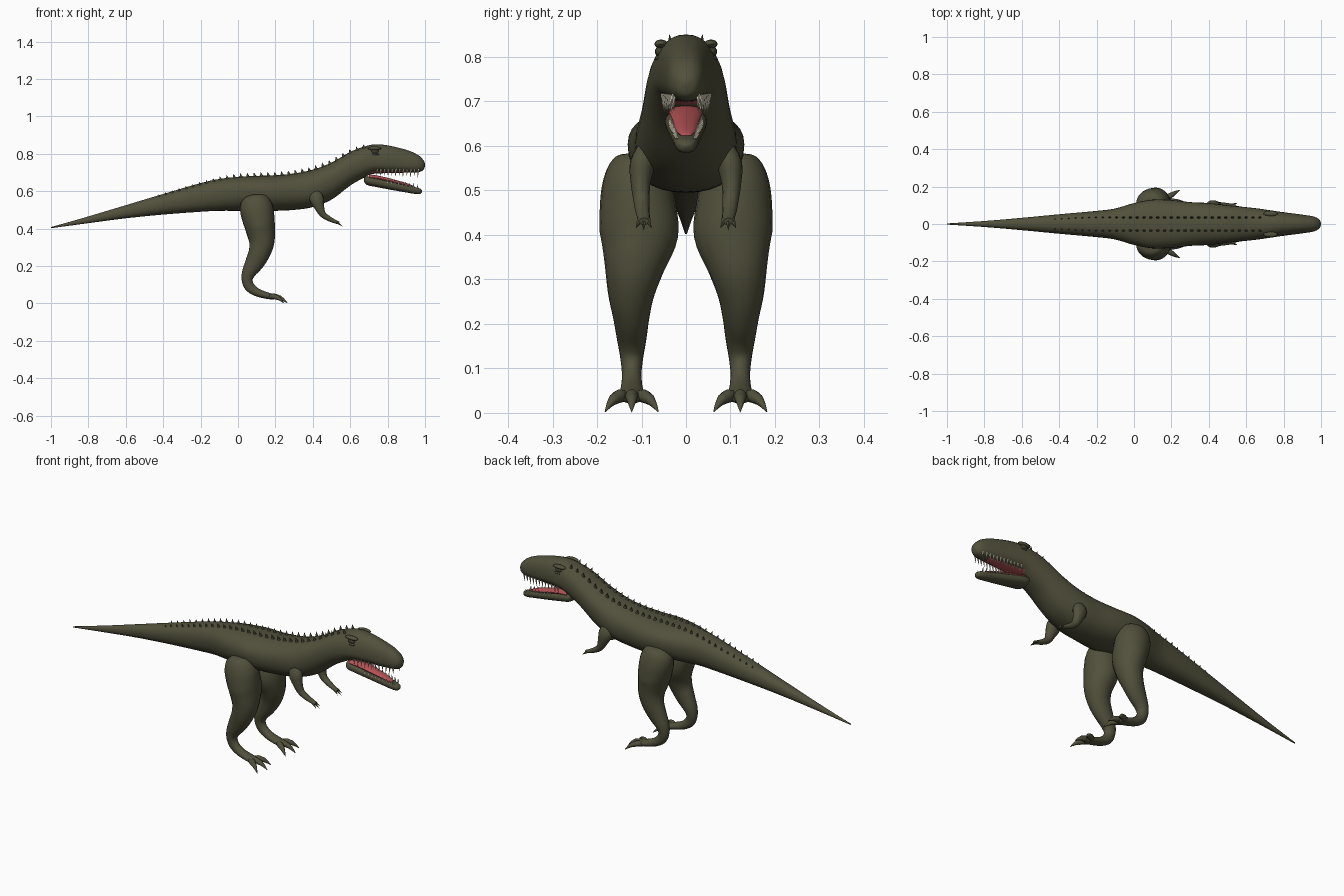
import bpy, bmesh, math
from mathutils import Vector

if "Cube" in bpy.data.objects:
    bpy.data.objects.remove(bpy.data.objects["Cube"])


def material(name, rgb):
    m = bpy.data.materials.new(name)
    m.diffuse_color = (*rgb, 1)
    m.use_nodes = True
    m.node_tree.nodes["Principled BSDF"].inputs["Base Color"].default_value = m.diffuse_color
    return m


HIDE = material("olive hide", (0.083, 0.081, 0.045))
DARK = material("dark olive", (0.05, 0.05, 0.028))
MOUTH = material("mouth red", (0.46, 0.085, 0.09))
TOOTH = material("tooth ivory", (0.72, 0.66, 0.5))


def finish(name, bm, mat, angle=50):
    bmesh.ops.recalc_face_normals(bm, faces=bm.faces)
    me = bpy.data.meshes.new(name)
    bm.to_mesh(me)
    bm.free()
    me.materials.append(mat)
    ob = bpy.data.objects.new(name, me)
    bpy.context.collection.objects.link(ob)
    bpy.ops.object.select_all(action='DESELECT')
    ob.select_set(True)
    bpy.context.view_layer.objects.active = ob
    bpy.ops.object.shade_smooth_by_angle(angle=math.radians(angle))
    return ob


def spline(rows, steps):
    """Catmull-Rom through rows of numbers."""
    out, n = [], len(rows)
    for i in range(n - 1):
        a, b, c, d = rows[max(i - 1, 0)], rows[i], rows[i + 1], rows[min(i + 2, n - 1)]
        for k in range(steps):
            t = k / steps
            out.append([0.5 * (2 * q + (r - p) * t + (2 * p - 5 * q + 4 * r - s) * t * t
                        + (3 * q - p - 3 * r + s) * t ** 3) for p, q, r, s in zip(a, b, c, d)])
    out.append(list(rows[-1]))
    return out


def loft(bm, rows, sides=20, steps=4, upright=False, power=1.0):
    """Tube through rows of (x, y, z, half width, up, down)."""
    pts = spline(rows, steps)
    rings = []
    for i, (x, y, z, w, up, dn) in enumerate(pts):
        t = Vector(pts[min(i + 1, len(pts) - 1)][:3]) - Vector(pts[max(i - 1, 0)][:3])
        t.normalize()
        n = Vector((0, 0, 1)) if upright else t.cross(Vector((0, 1, 0))).normalized()
        side = Vector((0, 1, 0)) if upright else n.cross(t)
        ring = []
        for k in range(sides):
            a = math.tau * k / sides
            c, s = math.cos(a), math.sin(a)
            c = math.copysign(abs(c) ** power, c)
            s = math.copysign(abs(s) ** power, s)
            h = max(up if s > 0 else dn, 0.0005)
            ring.append(bm.verts.new(Vector((x, y, z)) + side * (c * max(w, 0.0005)) + n * (s * h)))
        rings.append(ring)
    for r, q in zip(rings, rings[1:]):
        for k in range(sides):
            j = (k + 1) % sides
            bm.faces.new((r[k], r[j], q[j], q[k]))
    bm.faces.new(rings[0])
    bm.faces.new(rings[-1])


def spike(bm, base, tip, r, stretch=1.0, sides=6):
    base, tip = Vector(base), Vector(tip)
    d = (tip - base).normalized()
    u = d.cross(Vector((0, 1, 0))).normalized()
    v = d.cross(u)
    ring = [bm.verts.new(base + u * (r * stretch * math.cos(math.tau * k / sides))
                         + v * (r * math.sin(math.tau * k / sides))) for k in range(sides)]
    top = bm.verts.new(tip)
    bm.faces.new(ring)
    for k in range(sides):
        bm.faces.new((ring[k], ring[(k + 1) % sides], top))


def ball(bm, centre, scale):
    vs = bmesh.ops.create_uvsphere(bm, u_segments=14, v_segments=8, radius=1)["verts"]
    for v in vs:
        v.co = Vector(centre) + Vector([a * b for a, b in zip(v.co, scale)])


# Tail, trunk, neck and upper head: x, mid height, up, down, half width
BODY = [(-1, .405, .003, .003, .003), (-.8, .447, .018, .018, .016), (-.6, .49, .035, .035, .033),
        (-.4, .53, .055, .055, .052), (-.2, .57, .073, .08, .07), (-.1, .59, .075, .095, .083),
        (0, .60, .077, .105, .112), (.1, .605, .077, .11, .13), (.2, .60, .085, .105, .128),
        (.3, .605, .09, .105, .117), (.4, .615, .1, .1, .112), (.5, .665, .088, .11, .1),
        (.6, .72, .09, .09, .09), (.67, .745, .092, .075, .082), (.73, .75, .1, .052, .073),
        (.8, .75, .095, .05, .063), (.9, .745, .076, .045, .05), (.96, .743, .052, .042, .04),
        (.99, .742, .026, .03, .025), (1, .741, .005, .005, .005)]
bm = bmesh.new()
loft(bm, [(x, 0, z, w, u, d) for x, z, u, d, w in BODY], 32, 5, True, 0.9)
finish("body", bm, HIDE)


def body_at(x):
    for a, b in zip(BODY, BODY[1:]):
        if a[0] <= x <= b[0]:
            t = (x - a[0]) / (b[0] - a[0])
            return [p + (q - p) * t for p, q in zip(a, b)]


# Two rows of small back scutes
bm = bmesh.new()
for i in range(31):
    x = -.42 + i * .0365
    _, z, up, _, w = body_at(x)
    y = min(.034, w * .5)
    size = .55 + .45 * min(1, (x + .42) / .4)
    top = z + up * math.sqrt(1 - (y / w) ** 2)
    for s in (1, -1):
        spike(bm, (x, s * y, top - .006), (x - .006, s * y * 1.1, top + .022 * size),
              .008 * size, 1.5, 8)
finish("back_scutes", bm, HIDE, 30)

# Lower jaw
JAW = [(.675, .66, .012, .012, .02), (.69, .658, .022, .025, .045), (.74, .65, .022, .028, .046),
       (.82, .635, .016, .028, .039), (.9, .619, .013, .026, .031), (.95, .609, .012, .024, .026),
       (.975, .603, .010, .017, .018), (.985, .60, .003, .003, .004)]
bm = bmesh.new()
loft(bm, [(x, 0, z, w, u, d) for x, z, u, d, w in JAW], 20, 4, True, 0.85)
finish("lower_jaw", bm, HIDE)

# Tongue and mouth lining
bm = bmesh.new()
loft(bm, [(.70, 0, .675, .038, .016, .016), (.76, 0, .668, .034, .013, .013),
          (.83, 0, .652, .028, .012, .012), (.9, 0, .635, .022, .009, .009),
          (.935, 0, .625, .012, .005, .005), (.94, 0, .623, .002, .002, .002)], 14, 4, True)
finish("tongue", bm, MOUTH)
bm = bmesh.new()
loft(bm, [(.71, 0, .702, .045, .01, .01), (.8, 0, .703, .034, .006, .006),
          (.92, 0, .704, .02, .005, .005)], 12, 3, True)
finish("mouth_roof", bm, MOUTH)

# Upper and lower teeth
bm = bmesh.new()
for s in (1, -1):
    for i in range(12):
        x = .745 + i * .02
        _, z, _, d, w = body_at(x)
        y, long = s * w * .74, .026 + .006 * (i % 2)
        base = z - d * .62
        spike(bm, (x, y, base), (x - .004, y * .97, base - long - .012), .0055)
    for i in range(9):
        x = .80 + i * .02
        y, base = s * (.036 - .09 * (x - .8)), .645 - .18 * (x - .8)
        spike(bm, (x, y, base), (x - .003, y, base + .024), .0045)
finish("teeth", bm, TOOTH, 30)

for s, tag in ((1, "left"), (-1, "right")):
    # Brow, eyelid and eye
    bm = bmesh.new()
    ball(bm, (.73, s * .056, .829), (.038, .015, .010))
    ball(bm, (.732, s * .062, .797), (.024, .008, .006))
    finish(tag + "_eyelids", bm, HIDE)
    bm = bmesh.new()
    ball(bm, (.732, s * .056, .812), (.02, .014, .013))
    finish(tag + "_eye", bm, DARK)

    # Leg from thigh to foot: x, y, z, half width, half depth
    leg = [(.083, .105, .583, .005, .005), (.084, .106, .574, .04, .045), (.088, .108, .555, .064, .074),
           (.098, .11, .51, .079, .088), (.108, .108, .46, .086, .087), (.119, .106, .40, .088, .079),
           (.127, .116, .33, .068, .068), (.114, .123, .27, .053, .058), (.087, .123, .215, .041, .05),
           (.058, .122, .165, .033, .037), (.049, .122, .125, .026, .029), (.063, .122, .088, .022, .027),
           (.10, .122, .06, .024, .022), (.15, .122, .043, .028, .018), (.19, .122, .035, .026, .014),
           (.203, .122, .033, .008, .005)]
    bm = bmesh.new()
    loft(bm, [(x, s * y, z, w, d, d) for x, y, z, w, d in leg], 20, 4)
    finish(tag + "_leg", bm, HIDE)

    # Toes with hooked claws
    bm = bmesh.new()
    for f, reach in ((-1, .8), (0, 1), (1, .8)):
        def toe(d, h, r):
            return (.165 + d * reach, s * .122 + f * (.012 + .48 * d), h, r, r, r)
        loft(bm, [toe(0, .036, .012), toe(.03, .038, .015), toe(.052, .032, .013),
                  toe(.06, .03, .012), toe(.08, .018, .007), toe(.1, .002, .0008)], 10, 3)
    finish(tag + "_toes", bm, HIDE)

    # Small forearm with three claws
    arm = [(.41, .085, .60, .02, .03), (.42, .098, .56, .028, .038), (.435, .102, .515, .022, .027),
           (.453, .10, .477, .018, .018), (.485, .098, .454, .016, .014), (.52, .095, .437, .014, .010),
           (.54, .095, .43, .012, .008)]
    bm = bmesh.new()
    loft(bm, [(x, s * y, z, w, d, d) for x, y, z, w, d in arm], 14, 4)
    for f in (-1, 0, 1):
        spike(bm, (.528, s * .095 + f * .009, .434),
              (.562 - .008 * abs(f), s * .095 + f * .018, .410 + .004 * abs(f)), .007)
    finish(tag + "_arm", bm, HIDE)
